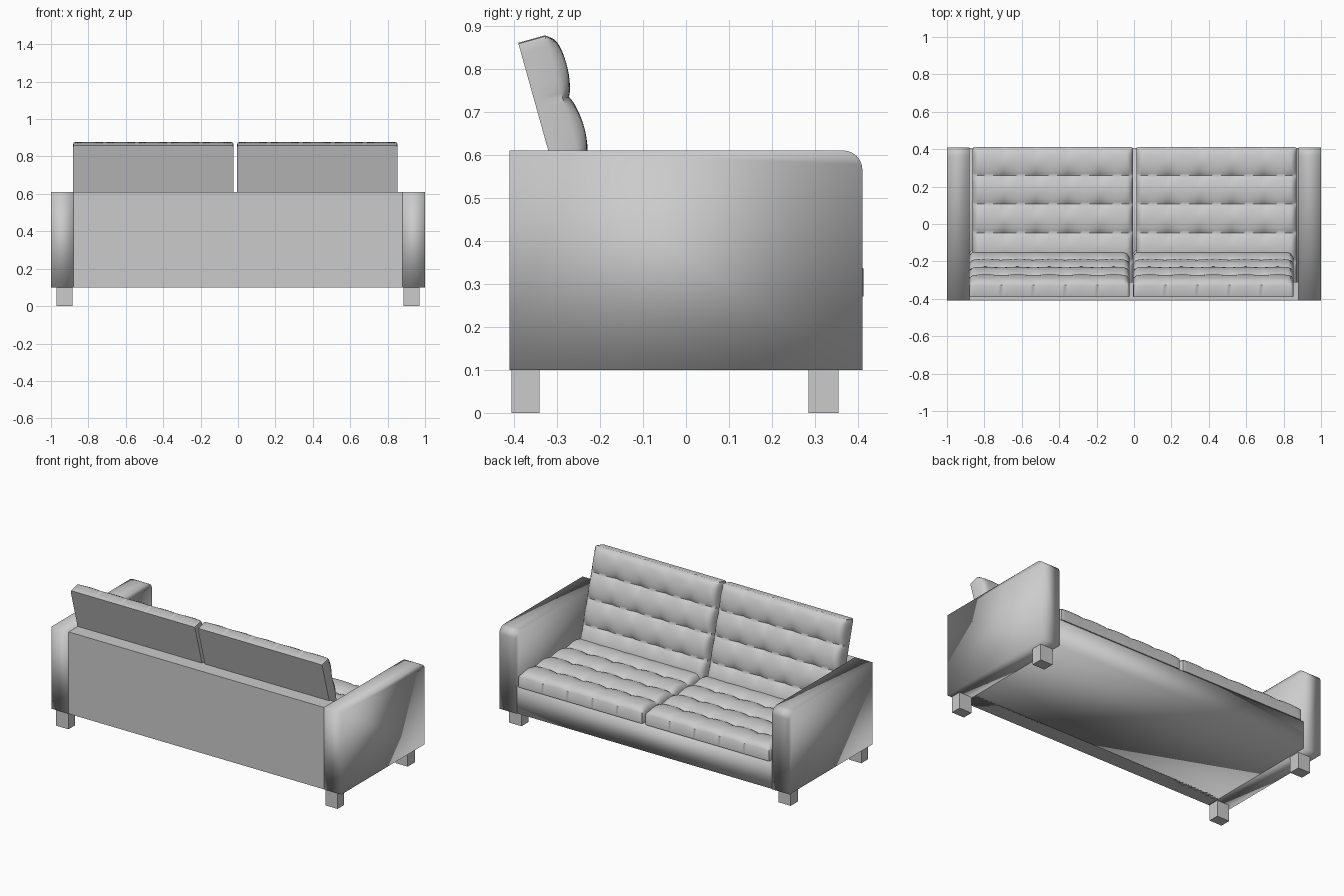
import bpy, bmesh, math
from mathutils import Matrix, Vector

if "Cube" in bpy.data.objects:
    bpy.data.objects.remove(bpy.data.objects["Cube"])

grey = bpy.data.materials.new("grey upholstery")
grey.use_nodes = True
grey.diffuse_color = (0.6, 0.6, 0.6, 1)
grey.node_tree.nodes["Principled BSDF"].inputs["Base Color"].default_value = (0.6, 0.6, 0.6, 1)


def finish(bm, name, angle=None, smooth=False):
    bmesh.ops.recalc_face_normals(bm, faces=bm.faces)
    mesh = bpy.data.meshes.new(name)
    for f in bm.faces:
        f.smooth = smooth
    bm.to_mesh(mesh)
    bm.free()
    mesh.materials.append(grey)
    ob = bpy.data.objects.new(name, mesh)
    bpy.context.collection.objects.link(ob)
    if angle:
        bpy.ops.object.select_all(action='DESELECT')
        ob.select_set(True)
        bpy.context.view_layer.objects.active = ob
        bpy.ops.object.shade_smooth_by_angle(angle=math.radians(angle))
    return ob


def prism(name, profile, x0, x1, **shade):
    """Extrude a (y, z) profile along x."""
    bm = bmesh.new()
    face = bm.faces.new([bm.verts.new((x0, y, z)) for y, z in profile])
    ext = bmesh.ops.extrude_face_region(bm, geom=[face])["geom"]
    moved = [v for v in ext if isinstance(v, bmesh.types.BMVert)]
    bmesh.ops.translate(bm, verts=moved, vec=(x1 - x0, 0, 0))
    return finish(bm, name, **shade)


def box(name, x0, x1, y0, y1, z0, z1, **shade):
    return prism(name, [(y0, z0), (y1, z0), (y1, z1), (y0, z1)], x0, x1, **shade)


# Arms: boxes with a rounded upper front corner, softly shaded all over
HALF_Y, FLOOR, TOP, R = 0.41, 0.10, 0.61, 0.045
arc = [(HALF_Y - R + R * math.cos(t), TOP - R + R * math.sin(t))
       for t in (math.pi / 2 * i / 6 for i in range(7))]
arm_profile = [(-HALF_Y, FLOOR), (HALF_Y, FLOOR)] + arc + [(-HALF_Y, TOP)]
for side, s in (("left", 1), ("right", -1)):
    prism(side + "_arm", arm_profile, s * 0.88, s * 1.0, smooth=True)

# Frame between the arms
box("seat_base", -0.88, 0.88, -0.40, 0.405, FLOOR, 0.27, smooth=True)
box("back_panel", -0.88, 0.88, -HALF_Y, -0.31, FLOOR, TOP)

# Legs
for side, s in (("left", 1), ("right", -1)):
    for end, y0, y1 in (("back", -0.405, -0.34), ("front", 0.285, 0.355)):
        box(f"{end}_{side}_leg", s * 0.885, s * 0.97, y0, y1, 0, FLOOR)

# Tufted cushions: a box whose upper side is a grid of pillows
WIDTH, LENGTH, THICK, CELLS, STEPS = 0.857, 0.765, 0.065, 5, 60


def puff(u, v):
    a = abs(math.sin(math.pi * CELLS * v)) ** 0.7
    b = abs(math.sin(math.pi * CELLS * u)) ** 0.7
    edge = min(u * WIDTH, (1 - u) * WIDTH, v * LENGTH, (1 - v) * LENGTH) / 0.035
    rim = math.sqrt(max(0, 1 - (1 - min(1, edge)) ** 2))
    return 0.03 * rim * (a + 0.5 * b * (1 - a))


def cushion(name, matrix):
    bm = bmesh.new()
    bmesh.ops.create_grid(bm, x_segments=STEPS, y_segments=STEPS, size=0.5)
    for vert in bm.verts:
        u, v = vert.co.x + 0.5, vert.co.y + 0.5
        corner = 0.994 if min(u, 1 - u) + min(v, 1 - v) < 0.001 else 1
        vert.co = ((u - 0.5) * WIDTH * corner,
                   LENGTH / 2 + (v - 0.5) * LENGTH * corner, THICK + puff(u, v))
    rim = [e for e in bm.edges if e.is_boundary]
    ext = bmesh.ops.extrude_edge_only(bm, edges=rim)["geom"]
    for vert in ext:
        if isinstance(vert, bmesh.types.BMVert):
            vert.co.z = 0
    bmesh.ops.holes_fill(bm, edges=[e for e in bm.edges if e.is_boundary], sides=0)
    bm.transform(matrix)
    finish(bm, name, angle=50)


# Back cushions lean backwards; their hidden lower ends sit inside the frame
lean = math.radians(15.6)
up = Vector((0, -math.sin(lean), math.cos(lean)))
out = Vector((0, math.cos(lean), math.sin(lean)))
foot = Vector((0, -0.39, 0.86)) - LENGTH * up
for side, seat_x, back_x in (("left", 0.441, 0.424), ("right", -0.434, -0.453)):
    cushion(side + "_seat_cushion", Matrix.Translation((seat_x, 0.412 - LENGTH, 0.27)))
    axes = Matrix((Vector((-1, 0, 0)), up, out)).transposed().to_4x4()
    cushion(side + "_back_cushion", Matrix.Translation(foot + Vector((back_x, 0, 0))) @ axes)
